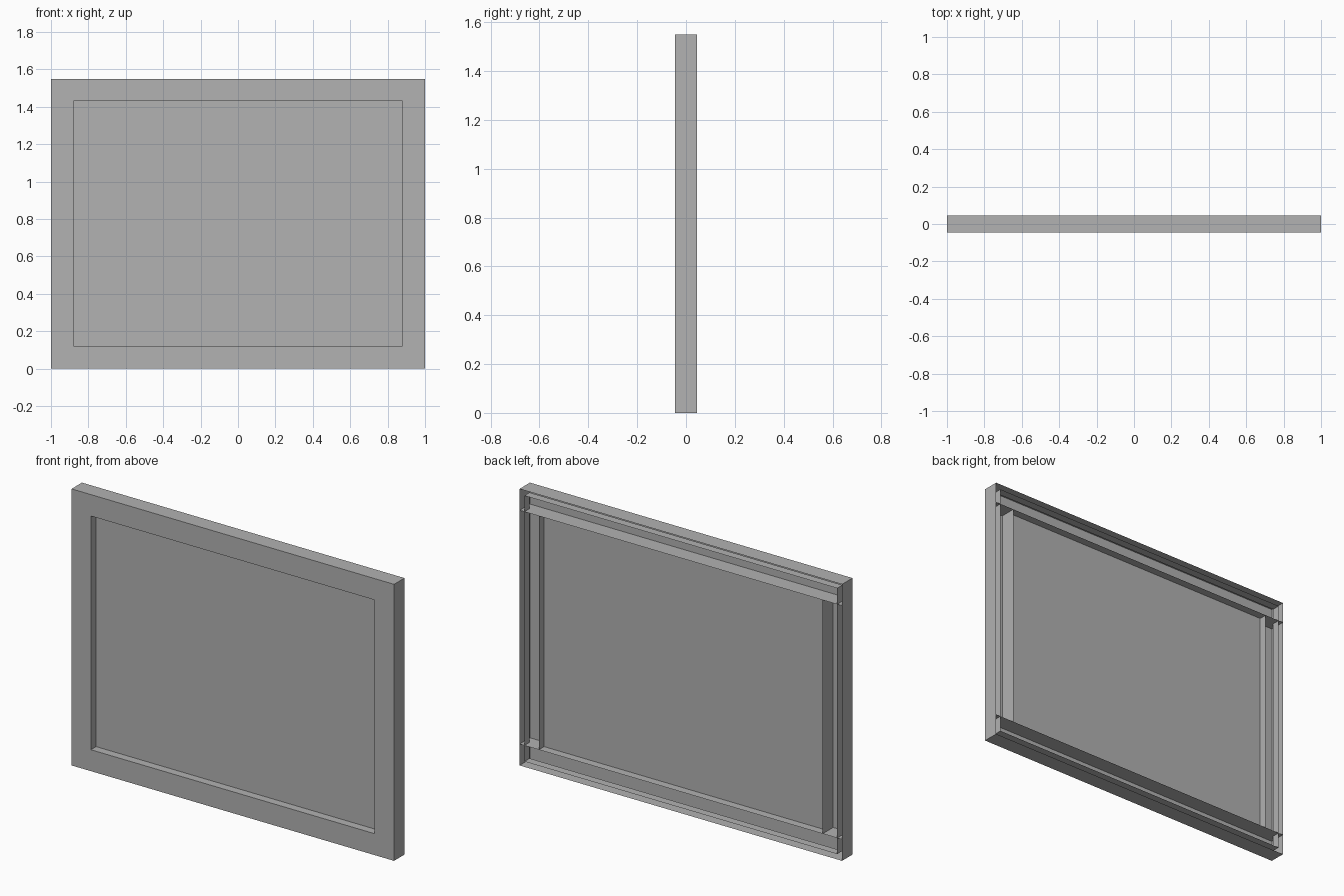
import bpy
import bmesh

if "Cube" in bpy.data.objects:
    bpy.data.objects.remove(bpy.data.objects["Cube"])

W, H = 1.0, 1.55          # half width, height
F, B = -0.046, 0.046      # front and back depth
BAR = 0.12                # width of the frame bars
LIP = 0.03                # inset of the backing rim
MID = 0.0                 # depth of the recessed panel

grey = bpy.data.materials.new("mid_grey")
grey.diffuse_color = (0.445, 0.445, 0.445, 1)
grey.use_nodes = True
grey.node_tree.nodes["Principled BSDF"].inputs["Base Color"].default_value = grey.diffuse_color


def open_box(name, x0, x1, y0, y1, z0, z1, skip=""):
    """Box shell; skip lists the sides left open (l, r, f, b, d, u)."""
    bm = bmesh.new()
    v = [bm.verts.new((x, y, z)) for x in (x0, x1) for y in (y0, y1) for z in (z0, z1)]
    sides = {"l": (0, 1, 3, 2), "r": (4, 6, 7, 5), "f": (0, 4, 5, 1),
             "b": (2, 3, 7, 6), "d": (0, 2, 6, 4), "u": (1, 5, 7, 3)}
    for key, ids in sides.items():
        if key not in skip:
            bm.faces.new([v[i] for i in ids])
    loose = [p for p in bm.verts if not p.link_faces]
    bmesh.ops.delete(bm, geom=loose, context="VERTS")
    mesh = bpy.data.meshes.new(name)
    bm.to_mesh(mesh)
    bm.free()
    mesh.materials.append(grey)
    obj = bpy.data.objects.new(name, mesh)
    bpy.context.collection.objects.link(obj)
    return obj


# Full-length top and bottom bars, hollow and open at the back
open_box("bottom_bar", -W, W, F, B, 0, BAR, "b")
open_box("top_bar", -W, W, F, B, H - BAR, H, "b")

# Side bars fitted between them
open_box("left_bar", -W, -W + BAR, F, B, BAR, H - BAR, "bdu")
open_box("right_bar", W - BAR, W, F, B, BAR, H - BAR, "bdu")

# Recessed panel in the opening
open_box("panel", -W + BAR, W - BAR, MID, B, BAR, H - BAR, "lrbdu")

# Thin backing rim behind the frame
open_box("backing_rim", -W + LIP, W - LIP, MID, B, LIP, H - LIP, "fb")
